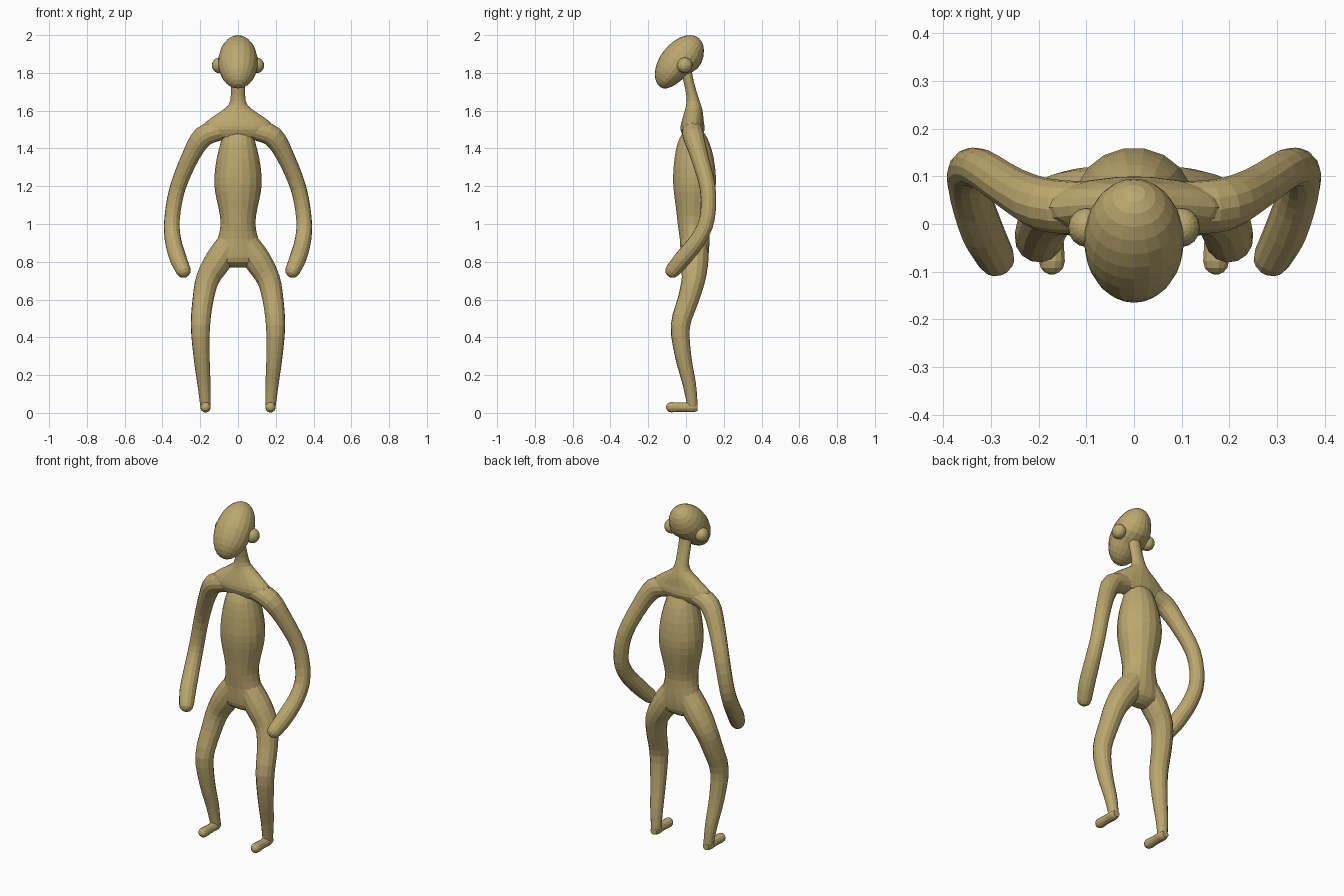
import bpy, bmesh, math
from mathutils import Vector, Matrix

if "Cube" in bpy.data.objects:
    bpy.data.objects.remove(bpy.data.objects["Cube"])

skin = bpy.data.materials.new("tan_clay")
skin.diffuse_color = (0.50, 0.39, 0.155, 1)
skin.use_nodes = True
skin.node_tree.nodes["Principled BSDF"].inputs["Base Color"].default_value = skin.diffuse_color


def finish(name, bm):
    bmesh.ops.recalc_face_normals(bm, faces=bm.faces)
    mesh = bpy.data.meshes.new(name)
    bm.to_mesh(mesh)
    bm.free()
    mesh.materials.append(skin)
    obj = bpy.data.objects.new(name, mesh)
    bpy.context.collection.objects.link(obj)
    return obj


def smooth_points(pts, steps):
    """Catmull-Rom through rows of numbers."""
    rows = [Vector(p) for p in pts]
    rows = [rows[0] * 2 - rows[1]] + rows + [rows[-1] * 2 - rows[-2]]
    out = []
    for i in range(1, len(rows) - 2):
        a, b, c, d = rows[i - 1:i + 3]
        for s in range(steps):
            t = s / steps
            out.append(0.5 * (2 * b + (c - a) * t + (2 * a - 5 * b + 4 * c - d) * t ** 2
                              + (3 * b - a - 3 * c + d) * t ** 3))
    return out + [rows[-2]]


def skin_rings(name, rings):
    bm = bmesh.new()
    vs = [[bm.verts.new(p) for p in ring] for ring in rings]
    n = len(vs[0])
    for a, b in zip(vs, vs[1:]):
        for i in range(n):
            j = (i + 1) % n
            bm.faces.new((a[i], a[j], b[j], b[i]))
    bm.faces.new(vs[0])
    bm.faces.new(vs[-1])
    return finish(name, bm)


def limb(name, pts, sides=14, steps=3):
    """Round-ended tube; rows are x, y, z, radius."""
    rows = smooth_points(pts, steps)
    end, r = rows[-1].xyz, rows[-1].w
    d = (end - rows[-2].xyz).normalized()
    for a in (30, 55, 78):
        k = math.radians(a)
        rows.append(Vector((*(end + d * r * math.sin(k)), r * math.cos(k))))
    centres = [p.xyz for p in rows]
    rings, side = [], None
    for i, p in enumerate(rows):
        t = (centres[min(i + 1, len(rows) - 1)] - centres[max(i - 1, 0)]).normalized()
        if side is None:
            side = t.orthogonal()
        side = (side - t * side.dot(t)).normalized()
        up = t.cross(side)
        rings.append([p.xyz + p.w * (side * math.cos(k) + up * math.sin(k))
                      for k in (math.tau * j / sides for j in range(sides))])
    return skin_rings(name, rings)


def loft(name, pts, sides=18, steps=2):
    """Stack of level ovals; rows are z, half width, front y, back y."""
    rings = []
    for z, w, f, b in smooth_points(pts, steps):
        rings.append([(w * math.cos(k), (f + b) / 2 + (b - f) / 2 * math.sin(k), z)
                      for k in (math.tau * j / sides for j in range(sides))])
    return skin_rings(name, rings)


def ball(name, centre, scale, u=16, v=12):
    bm = bmesh.new()
    bmesh.ops.create_uvsphere(bm, u_segments=u, v_segments=v, radius=1)
    for p in bm.verts:
        p.co = Vector(centre) + Vector(a * b for a, b in zip(p.co, scale))
    return finish(name, bm)


# Head: egg leaning forward, flattened behind the jaw
bm = bmesh.new()
bmesh.ops.create_uvsphere(bm, u_segments=20, v_segments=14, radius=1)
for v in bm.verts:
    x, y, z = v.co
    if y > 0 and z < 0.3:
        y *= 1 - 0.3 * min(1, (0.3 - z) / 0.5)
    v.co = (x * 0.105, y * 0.103, z * 0.165)
bm.transform(Matrix.Translation((0, -0.035, 1.855)) @ Matrix.Rotation(math.radians(-38), 4, 'X'))
finish("head", bm)

# Neck flaring into the shoulders
loft("neck_and_shoulders", [
    (1.82, 0.036, -0.03, 0.03), (1.76, 0.037, -0.015, 0.04), (1.68, 0.038, 0.002, 0.063),
    (1.63, 0.05, 0.0, 0.08), (1.59, 0.10, -0.01, 0.09), (1.54, 0.17, -0.025, 0.095),
    (1.50, 0.19, -0.03, 0.10), (1.46, 0.15, -0.015, 0.085)])

# Torso from chest down to crotch
loft("torso", [
    (1.48, 0.08, -0.02, 0.10), (1.43, 0.092, -0.045, 0.125), (1.35, 0.112, -0.062, 0.148),
    (1.25, 0.125, -0.07, 0.16), (1.17, 0.121, -0.066, 0.155), (1.08, 0.102, -0.054, 0.138),
    (1.0, 0.092, -0.045, 0.125), (0.92, 0.108, -0.034, 0.125), (0.85, 0.14, -0.03, 0.122),
    (0.80, 0.13, -0.02, 0.11), (0.77, 0.05, 0.02, 0.07)])

for s, tag in ((-1, "left"), (1, "right")):
    # Bowed arm with rounded hand
    limb("arm_" + tag, [(s * x, y, z, r) for x, y, z, r in (
        (0.0, 0.035, 1.515, 0.05), (0.10, 0.035, 1.495, 0.054), (0.185, 0.04, 1.462, 0.056),
        (0.25, 0.07, 1.36, 0.047), (0.32, 0.115, 1.19, 0.042), (0.349, 0.112, 1.03, 0.041),
        (0.345, 0.065, 0.92, 0.043), (0.318, -0.015, 0.82, 0.045), (0.29, -0.07, 0.755, 0.04))])
    # Bent leg
    limb("leg_" + tag, [(s * x, y, z, r) for x, y, z, r in (
        (0.04, 0.045, 0.90, 0.07), (0.105, 0.045, 0.805, 0.073), (0.16, 0.04, 0.71, 0.063),
        (0.185, 0.012, 0.60, 0.056), (0.199, -0.03, 0.46, 0.051), (0.193, -0.015, 0.30, 0.043),
        (0.18, 0.018, 0.15, 0.035), (0.172, 0.034, 0.04, 0.028))])
    # Foot
    limb("foot_" + tag, [(s * 0.172, y, 0.03, r) for y, r in (
        (0.06, 0.02), (0.035, 0.027), (-0.02, 0.025), (-0.078, 0.028))], sides=12)
    # Ear
    ball("ear_" + tag, (s * 0.1, -0.007, 1.84), (0.038, 0.041, 0.041))
